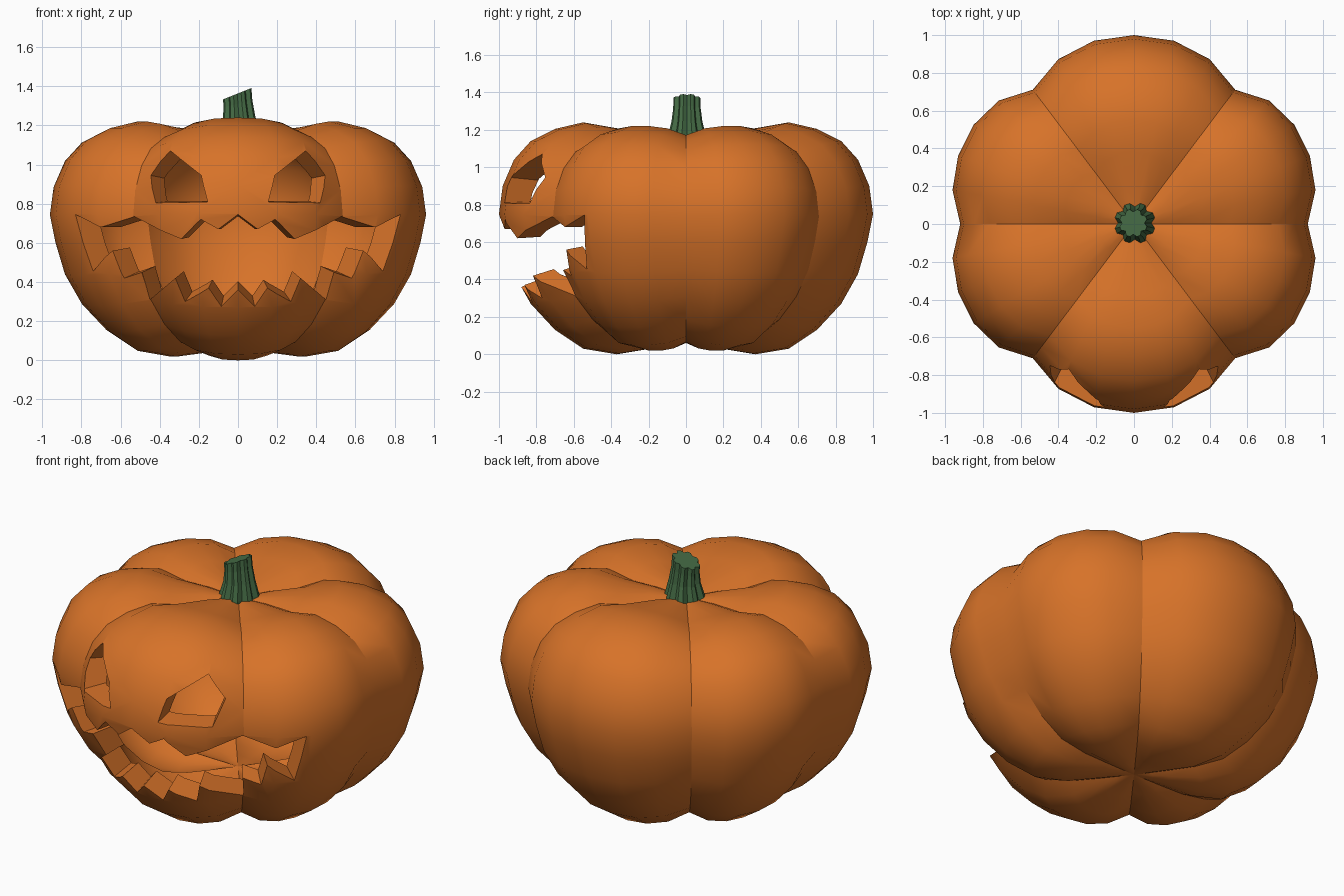
import bpy, bmesh
from math import sin, cos, radians, pi
from mathutils import Vector
from mathutils.bvhtree import BVHTree
from mathutils.geometry import delaunay_2d_cdt

if "Cube" in bpy.data.objects:
    bpy.data.objects.remove(bpy.data.objects["Cube"])


def material(name, color):
    m = bpy.data.materials.new(name)
    m.diffuse_color = (*color, 1)
    m.use_nodes = True
    m.node_tree.nodes["Principled BSDF"].inputs["Base Color"].default_value = m.diffuse_color
    return m


def make_object(name, bm, mat=None):
    me = bpy.data.meshes.new(name)
    bm.to_mesh(me)
    bm.free()
    ob = bpy.data.objects.new(name, me)
    bpy.context.collection.objects.link(ob)
    if mat:
        me.materials.append(mat)
    return ob


orange = material("orange_skin", (0.68, 0.17, 0.022))
green = material("green_stem", (0.06, 0.15, 0.06))

# Rib profile (radius, height) from the top pole to the bottom pole
MID = 0.62
TOP, BOTTOM = 1.15, 0.06
PROFILE = [(.1, 1.16), (.19, 1.18), (.38, 1.21), (.55, 1.24), (.7, 1.205), (.83, 1.14),
           (.92, 1.04), (.98, .9), (1, .75), (.97, .6), (.92, .43), (.83, .27),
           (.7, .13), (.55, .03), (.37, 0), (.19, .03), (.1, .045)]
# Lobes: start angle, end angle, segments, vertical size
LOBES = [(0, 53, 5, .97), (53, 127, 6, 1), (127, 180, 5, .97),
         (180, 233, 5, .97), (233, 307, 6, 1), (307, 360, 5, .97)]


def columns():
    """Angle, radial scale and vertical scale of each meridian."""
    out = []
    for a0, a1, n, zs in LOBES:
        for i in range(n):
            t = 2 * i / n - 1
            ang = a0 + (a1 - a0) * i / n
            crease = .92 if (t < 0 and a0 in (0, 180)) or (t > 0 and a1 in (180, 360)) else .89
            k = abs(t) ** 2.5
            out.append((radians(ang), 1 - (1 - crease) * k, zs - (zs - .89) * k))
    return out


def add_skin(bm, scale, flip):
    cols = columns()
    n = len(cols)

    def vert(x, y, z):
        return bm.verts.new((x * scale, y * scale, MID + (z - MID) * scale))
    rings = []
    for r, z in PROFILE:
        w = min(1, r / .38)
        ring = []
        for a, fr, fz in cols:
            fr, fz = 1 + (fr - 1) * w, 1 + (fz - 1) * w
            ring.append(vert(r * fr * cos(a), r * fr * sin(a), MID + (z - MID) * fz))
        rings.append(ring)
    top, bot = vert(0, 0, TOP), vert(0, 0, BOTTOM)
    faces = []
    for j in range(n):
        k = (j + 1) % n
        faces.append((top, rings[0][j], rings[0][k]))
        faces.append((bot, rings[-1][k], rings[-1][j]))
        for a, b in zip(rings, rings[1:]):
            faces.append((a[j], b[j], b[k], a[k]))
    for f in faces:
        bm.faces.new(f[::-1] if flip else f)


# Hollow pumpkin shell
bm = bmesh.new()
add_skin(bm, 1, False)
tree = BVHTree.FromBMesh(bm)
add_skin(bm, .86, True)
body = make_object("pumpkin_body", bm, orange)


# Cutters: front outlines projected on the skin, tapering towards a focus inside
def cutter(name, outline, focus_z):
    c = Vector((0, 0, focus_z))
    pts = [Vector(p) for p in outline]
    n = len(pts)
    tris = delaunay_2d_cdt(pts, [], [list(range(n))], 1, 1e-6)[2]
    hits = [tree.ray_cast(Vector((p.x, -3, p.y)), Vector((0, 1, 0)))[0] for p in pts]
    bm = bmesh.new()
    outer = [bm.verts.new(c + (h - c) * 1.35) for h in hits]
    inner = [bm.verts.new(c + (h - c) * .6) for h in hits]
    for t in tris:
        bm.faces.new([outer[i] for i in t])
        bm.faces.new([inner[i] for i in reversed(t)])
    for i in range(n):
        k = (i + 1) % n
        bm.faces.new((outer[i], inner[i], inner[k], outer[k]))
    bmesh.ops.recalc_face_normals(bm, faces=bm.faces)
    ob = make_object(name, bm)
    ob.hide_render = True
    return ob


EYE = [(.155, .81), (.42, .805), (.445, .945), (.345, 1.07), (.188, .945)]
LOWER = [(0, .36), (.085, .275), (.15, .37), (.27, .30), (.32, .42), (.45, .31),
         (.49, .45), (.58, .42), (.64, .56), (.74, .455)]
UPPER = [(.83, .745), (.7, .68), (.53, .735), (.29, .62), (.19, .72), (.1, .67), (0, .745)]
half = LOWER + UPPER
mouth = half + [(-x, z) for x, z in reversed(half[1:-1])]
cutters = [cutter("mouth_cutter", mouth, .68),
           cutter("right_eye_cutter", EYE, .85),
           cutter("left_eye_cutter", [(-x, z) for x, z in reversed(EYE)], .85)]

bpy.context.view_layer.objects.active = body
body.select_set(True)
for cut in cutters:
    mod = body.modifiers.new("carve", 'BOOLEAN')
    mod.operation = 'DIFFERENCE'
    mod.solver = 'EXACT'
    mod.object = cut
    bpy.ops.object.modifier_apply(modifier=mod.name)
for cut in cutters:
    bpy.data.objects.remove(cut)
bpy.ops.object.shade_smooth_by_angle(angle=radians(30))

# Ridged stem with a slanted top
bm = bmesh.new()
RIDGES = 8
rings = []
for x, z, r, slant in [(0, 1.1, .12, 0), (.005, 1.16, .108, 0), (.005, 1.24, .086, .1),
                       (0, 1.31, .076, .25), (-.004, 1.362, .075, .4)]:
    ring = []
    for i in range(RIDGES * 3):
        a = 2 * pi * i / (RIDGES * 3)
        rr = r * (.8 if i % 3 == 0 else 1)
        ring.append(bm.verts.new((x + rr * cos(a), .005 + rr * sin(a), z + rr * cos(a) * slant)))
    rings.append(ring)
for a, b in zip(rings, rings[1:]):
    for i in range(len(a)):
        k = (i + 1) % len(a)
        bm.faces.new((a[i], a[k], b[k], b[i]))
bm.faces.new(rings[-1])
bm.faces.new(rings[0][::-1])
make_object("stem", bm, green)
